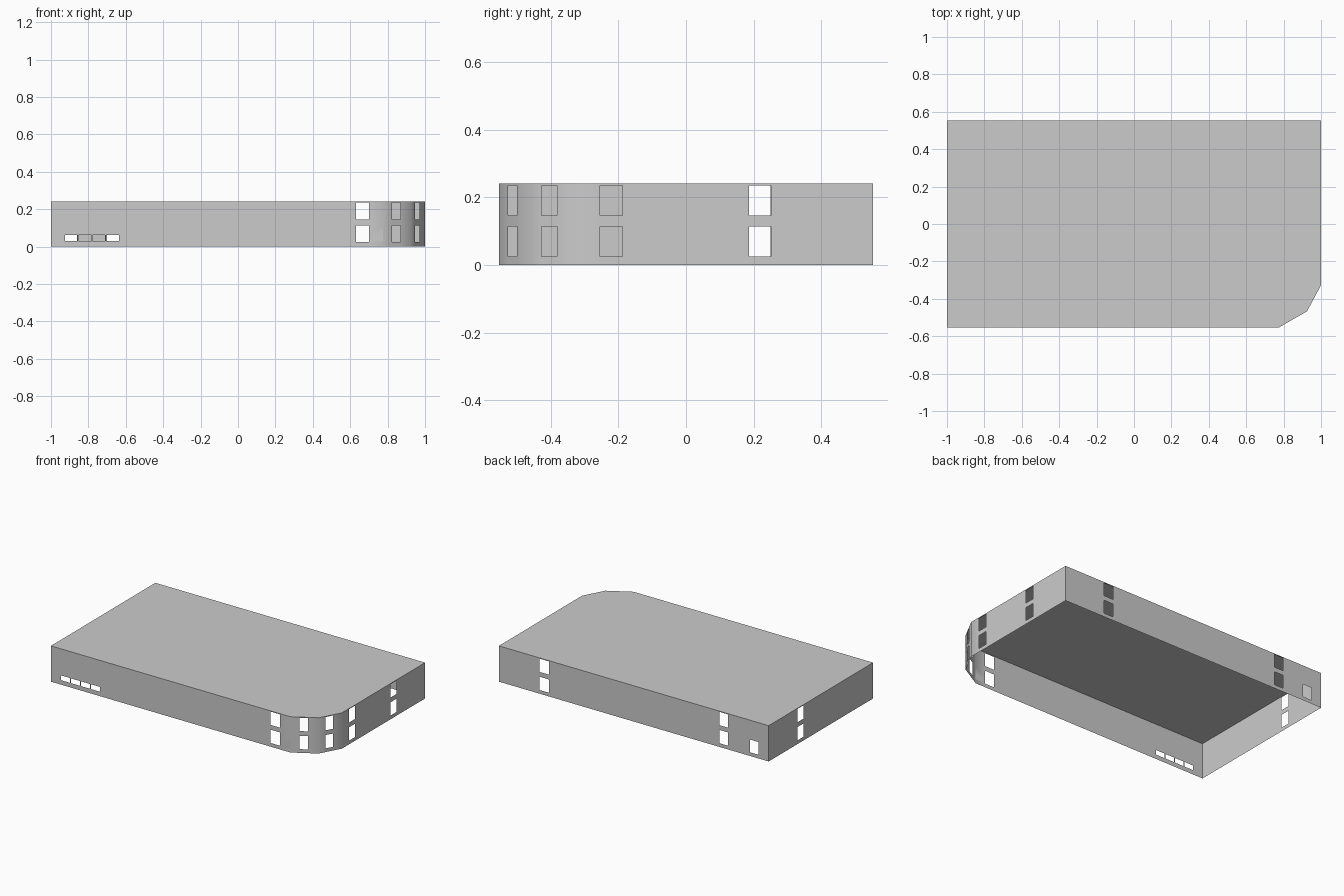
import bpy, bmesh, math

if "Cube" in bpy.data.objects:
    bpy.data.objects.remove(bpy.data.objects["Cube"])

H = 0.24
# Footprint, counter-clockwise from the front left corner
PLAN = [(-1, -0.553), (0.775, -0.553), (0.925, -0.467),
        (1, -0.327), (1, 0.553), (-1, 0.553)]
LOWER, UPPER = (0.025, 0.114), (0.146, 0.235)


def pair(u0, u1):
    """Two stacked windows."""
    return [(u0, u1, *LOWER), (u0, u1, *UPPER)]


def add_wall(bm, a, b, openings):
    """Single-sheet wall from a to b; openings are (u0, u1, z0, z1), u along the wall."""
    length = math.dist(a, b)
    us = sorted({0, length, *(u for o in openings for u in o[:2])})
    zs = sorted({0, H, *(z for o in openings for z in o[2:])})

    def point(u, z):
        t = u / length
        return (a[0] + (b[0] - a[0]) * t, a[1] + (b[1] - a[1]) * t, z)

    for u0, u1 in zip(us, us[1:]):
        for z0, z1 in zip(zs, zs[1:]):
            u, z = (u0 + u1) / 2, (z0 + z1) / 2
            if any(o[0] < u < o[1] and o[2] < z < o[3] for o in openings):
                continue
            bm.faces.new([bm.verts.new(point(*p)) for p in
                          ((u0, z0), (u1, z0), (u1, z1), (u0, z1))])


def finish(bm, name):
    mesh = bpy.data.meshes.new(name)
    bm.to_mesh(mesh)
    bm.free()
    ob = bpy.data.objects.new(name, mesh)
    bpy.context.collection.objects.link(ob)
    return ob


# Window layout for each wall
vents = [(0.075 + i * 0.0735, 0.075 + i * 0.0735 + 0.067, 0.03, 0.062) for i in range(4)]
layout = [
    vents + pair(1.63, 1.70),                                       # front
    pair(0.055, 0.107),                                             # first corner facet
    pair(0.046, 0.097),                                             # second corner facet
    pair(0.073, 0.139) + pair(0.513, 0.578),                        # right
    pair(0.30, 0.37) + pair(1.635, 1.70) + [(1.86, 1.925, 0.025, 0.11)],  # back
    pair(0.303, 0.368),                                             # left
]

# Walls, smoothed across the faceted corner
bm = bmesh.new()
for i, openings in enumerate(layout):
    add_wall(bm, PLAN[i], PLAN[(i + 1) % len(PLAN)], openings)
bmesh.ops.remove_doubles(bm, verts=bm.verts, dist=1e-5)
walls = finish(bm, "walls")
bpy.context.view_layer.objects.active = walls
walls.select_set(True)
bpy.ops.object.shade_smooth_by_angle(angle=math.radians(35))

# Flat roof
bm = bmesh.new()
bm.faces.new([bm.verts.new((x, y, H)) for x, y in PLAN])
finish(bm, "roof")
